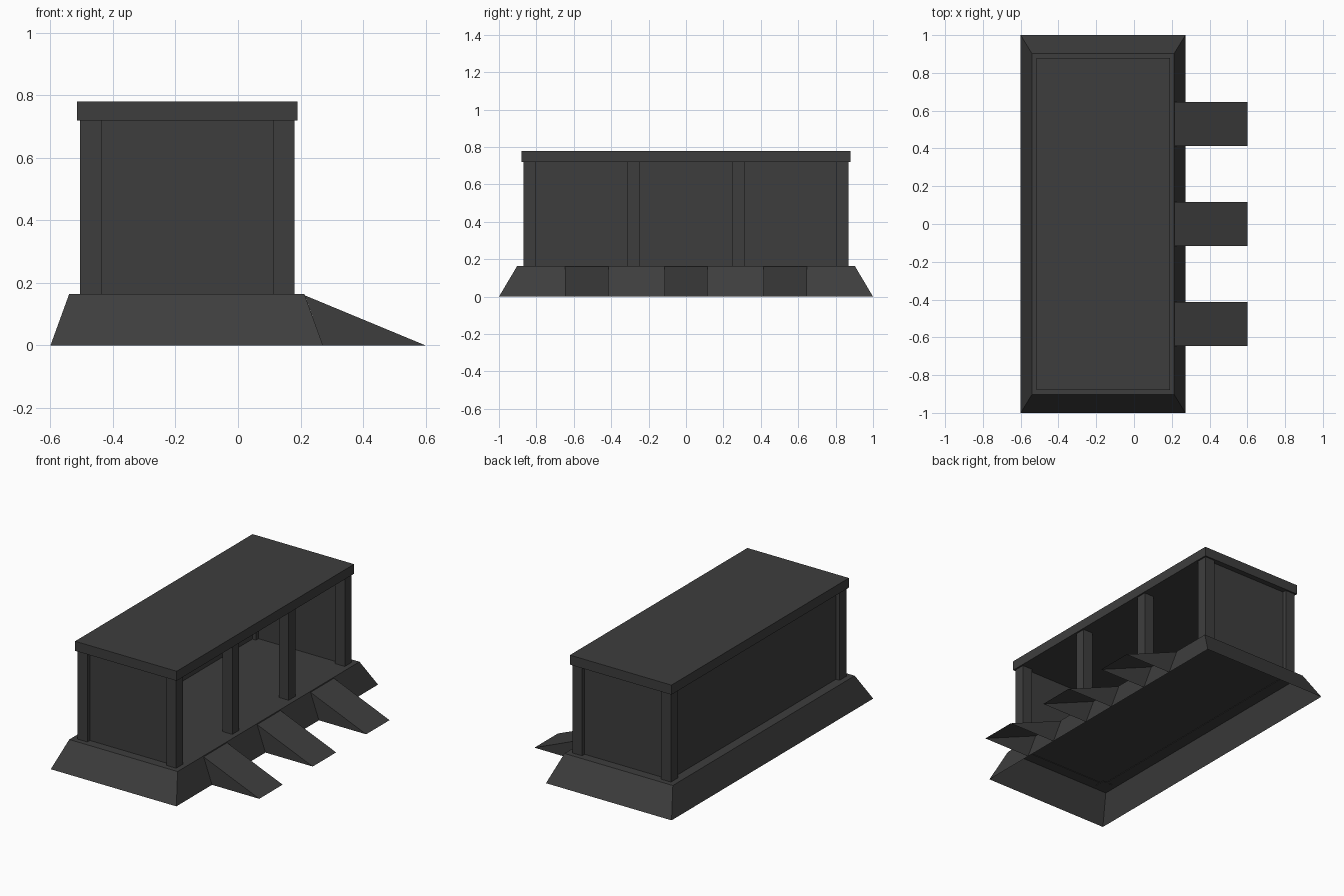
import bpy
import bmesh

if "Cube" in bpy.data.objects:
    bpy.data.objects.remove(bpy.data.objects["Cube"], do_unlink=True)

# Single dark grey finish
grey = bpy.data.materials.new("dark_grey")
grey.use_nodes = True
colour = (0.048, 0.048, 0.048, 1)
grey.diffuse_color = colour
grey.node_tree.nodes["Principled BSDF"].inputs["Base Color"].default_value = colour


def finish(name, bm):
    mesh = bpy.data.meshes.new(name)
    bm.to_mesh(mesh)
    bm.free()
    mesh.materials.append(grey)
    obj = bpy.data.objects.new(name, mesh)
    bpy.context.collection.objects.link(obj)
    return obj


def block(name, xs, ys, zs, inset=(0, 0), open_bottom=False):
    """Box between the given limits, its top drawn in by inset."""
    bm = bmesh.new()
    bmesh.ops.create_cube(bm, size=1)
    for v in bm.verts:
        top = v.co.z > 0
        for axis, limits in enumerate((xs, ys, zs)):
            high = v.co[axis] > 0
            value = limits[high]
            if top and axis < 2:
                value += -inset[axis] if high else inset[axis]
            v.co[axis] = value
    if open_bottom:
        bottom = [f for f in bm.faces if f.normal.z < -0.9]
        bmesh.ops.delete(bm, geom=bottom, context="FACES")
    return finish(name, bm)


FLOOR, EAVES = 0.165, 0.72
POST = 0.068
LEFT, RIGHT, END = -0.505, 0.18, 0.87

# Hollow plinth with sloping sides
block("plinth", (-0.6, 0.272), (-1, 1), (0, FLOOR), (0.06, 0.098), True)

# Corner posts and the open side's middle posts
post_z = (FLOOR - 0.003, EAVES)
for i, y in enumerate((-END, END - POST)):
    block(f"rear_post_{i}", (LEFT, LEFT + POST), (y, y + POST), post_z)
for i, y in enumerate((-END, -0.28 - POST / 2, 0.28 - POST / 2, END - POST)):
    block(f"open_side_post_{i}", (RIGHT - POST, RIGHT), (y, y + POST), post_z)

# Thin wall panels set back from the post faces
near, far = 0.025, 0.043
x_mid = (LEFT + POST / 2, RIGHT - POST / 2)
block("long_wall", (LEFT + near, LEFT + far), (-END + far, END - far), post_z)
block("front_wall", x_mid, (-END + near, -END + far), post_z)
block("back_wall", x_mid, (END - far, END - near), post_z)

# Flat roof slab
block("roof", (-0.515, 0.19), (-0.88, 0.88), (EAVES, 0.78))

# Hollow wedge ramps
for i, y in enumerate((-0.53, 0, 0.53)):
    bm = bmesh.new()
    sides = []
    for edge in (y - 0.116, y + 0.116):
        sides.append([bm.verts.new((x, edge, z)) for x, z in
                      ((0.272, 0), (0.6, 0), (0.214, 0.16))])
    a, b = sides
    bm.faces.new(a)
    bm.faces.new(b[::-1])
    bm.faces.new((a[1], b[1], b[2], a[2]))
    finish(f"ramp_{i}", bm)
